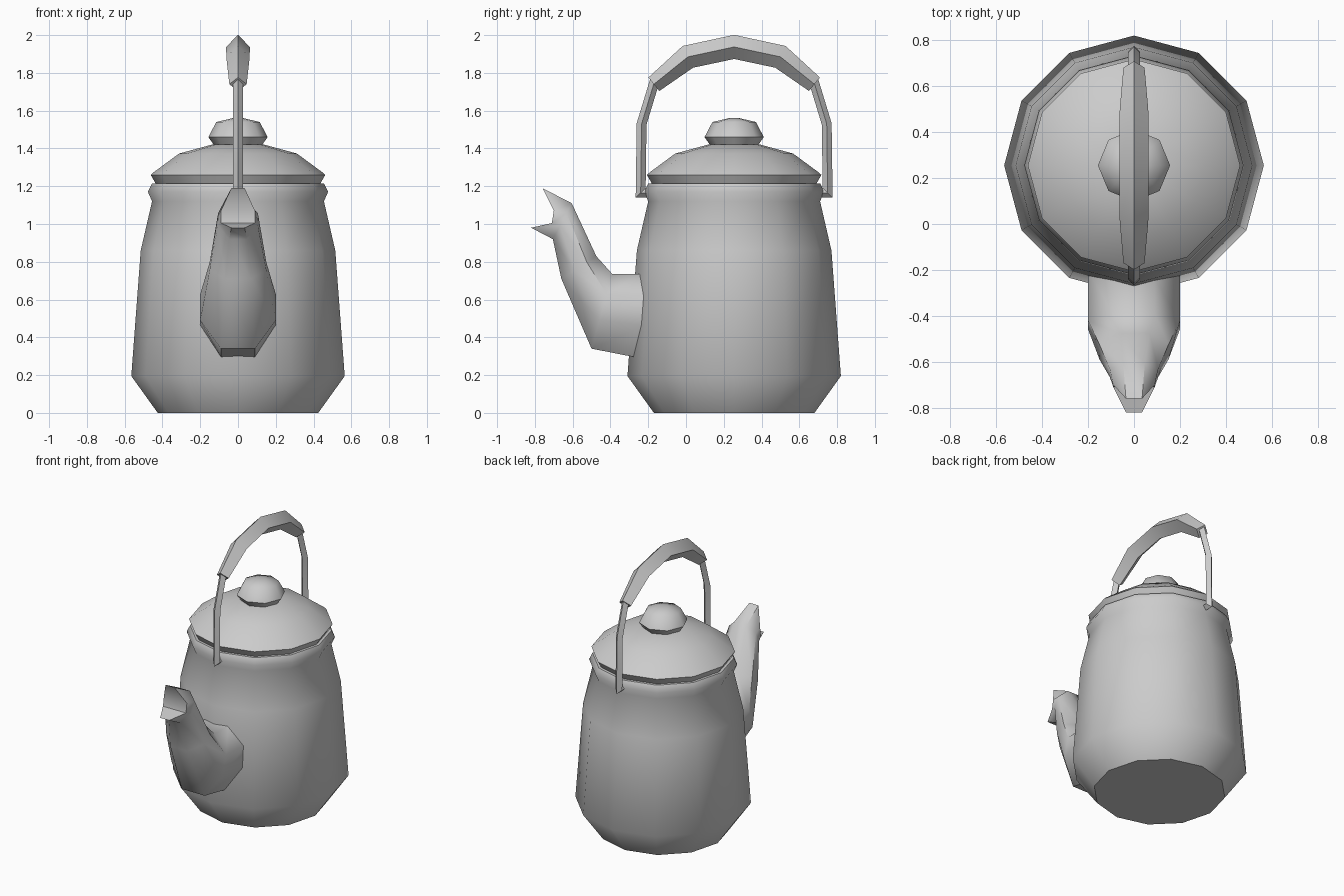
import bpy, math
from mathutils import Vector

if "Cube" in bpy.data.objects:
    bpy.data.objects.remove(bpy.data.objects["Cube"])

CY = 0.255  # y of the kettle's axis


def make(name, verts, faces, angle=50):
    me = bpy.data.meshes.new(name)
    me.from_pydata(verts, [], faces)
    me.validate()
    ob = bpy.data.objects.new(name, me)
    bpy.context.collection.objects.link(ob)
    bpy.ops.object.select_all(action='DESELECT')
    ob.select_set(True)
    bpy.context.view_layer.objects.active = ob
    bpy.ops.object.mode_set(mode='EDIT')
    bpy.ops.mesh.select_all(action='SELECT')
    bpy.ops.mesh.normals_make_consistent(inside=False)
    bpy.ops.object.mode_set(mode='OBJECT')
    bpy.ops.object.shade_smooth_by_angle(angle=math.radians(angle))
    return ob


def bridge(rings):
    """Join equal rings of points into a skin."""
    n = len(rings[0])
    verts = [v for r in rings for v in r]
    faces = [(i * n + j, i * n + (j + 1) % n, (i + 1) * n + (j + 1) % n, (i + 1) * n + j)
             for i in range(len(rings) - 1) for j in range(n)]
    return verts, faces


def lathe(name, profile, sides, cap_bottom=False, cap_top=False):
    rings = [[(r * math.cos(2 * math.pi * k / sides), CY + r * math.sin(2 * math.pi * k / sides), z)
              for k in range(sides)] for r, z in profile]
    verts, faces = bridge(rings)
    if cap_bottom:
        faces.append(tuple(range(sides))[::-1])
    if cap_top:
        faces.append(tuple(range(len(verts) - sides, len(verts))))
    return make(name, verts, faces)


def bar(name, path):
    """Diamond-section bar along (y, z, radius) points in the x = 0 plane."""
    pts = [Vector((0, y, z)) for y, z, r in path]
    rings = []
    for i, p in enumerate(pts):
        a = (p - pts[i - 1]).normalized() if i else (pts[1] - p).normalized()
        b = (pts[i + 1] - p).normalized() if i < len(pts) - 1 else a
        t = (a + b).normalized()
        r = path[i][2]
        n = Vector((0, -t.z, t.y)) * (r / t.dot(a))
        x = Vector((r, 0, 0))
        rings.append([p + n, p + x, p - n, p - x])
    verts, faces = bridge(rings)
    faces += [(3, 2, 1, 0), tuple(range(len(verts) - 4, len(verts)))]
    return make(name, verts, faces, 60)


def flip(path):
    return [(2 * CY - y, z, r) for y, z, r in path]


# Body with rolled rim, lid and knob
lathe("body", [(0.425, 0), (0.565, 0.195), (0.515, 0.86), (0.455, 1.12), (0.477, 1.17),
               (0.455, 1.215), (0.43, 1.215)], 12, cap_bottom=True)
lathe("lid", [(0.435, 1.213), (0.462, 1.26), (0.445, 1.275), (0.312, 1.373), (0.14, 1.42)], 12, cap_top=True)
lathe("lid_knob", [(0.125, 1.415), (0.157, 1.46), (0.115, 1.54), (0.03, 1.56)], 8, cap_top=True)

# Bail handle: two wires and a thick grip
wire = [(-0.19, 1.165, 0.026), (-0.24, 1.165, 0.026), (-0.235, 1.53, 0.026), (-0.165, 1.76, 0.026)]
bar("handle_wire_front", wire)
bar("handle_wire_back", flip(wire))
half = [(-0.17, 1.74, 0.046), (0.01, 1.885, 0.062)]
bar("handle_grip", half + [(CY, 1.9375, 0.0625)] + flip(half)[::-1])


# Spout: octagonal rings given by top point, bottom point and half width
def spout_ring(top, bottom, w, pull=0.0, tip=0.45):
    out = []
    for f, k, d in ((0, tip, 0), (0.27, 1, pull), (0.62, 1, pull), (1, tip, 0)):
        y = top[0] + (bottom[0] - top[0]) * f + d
        z = top[1] + (bottom[1] - top[1]) * f
        out.append((k * w, y, z))
    return out + [(-x, y, z) for x, y, z in reversed(out)]


mouth = [(0.035, -0.76, 1.19), (0.09, -0.70, 1.07), (0.09, -0.71, 1.005), (0.035, -0.82, 0.98)]
mouth += [(-x, y, z) for x, y, z in reversed(mouth)]
verts, faces = bridge([
    spout_ring((-0.24, 0.735), (-0.27, 0.295), 0.2, pull=0.045),
    spout_ring((-0.39, 0.735), (-0.5, 0.34), 0.2),
    spout_ring((-0.475, 0.83), (-0.66, 0.71), 0.15),
    spout_ring((-0.605, 1.11), (-0.705, 0.92), 0.105),
    mouth])
m = len(verts) - 8
faces += [(m + i, m + i + 1, m + 6 - i, m + 7 - i) for i in range(3)]
make("spout", verts, faces, 55)
